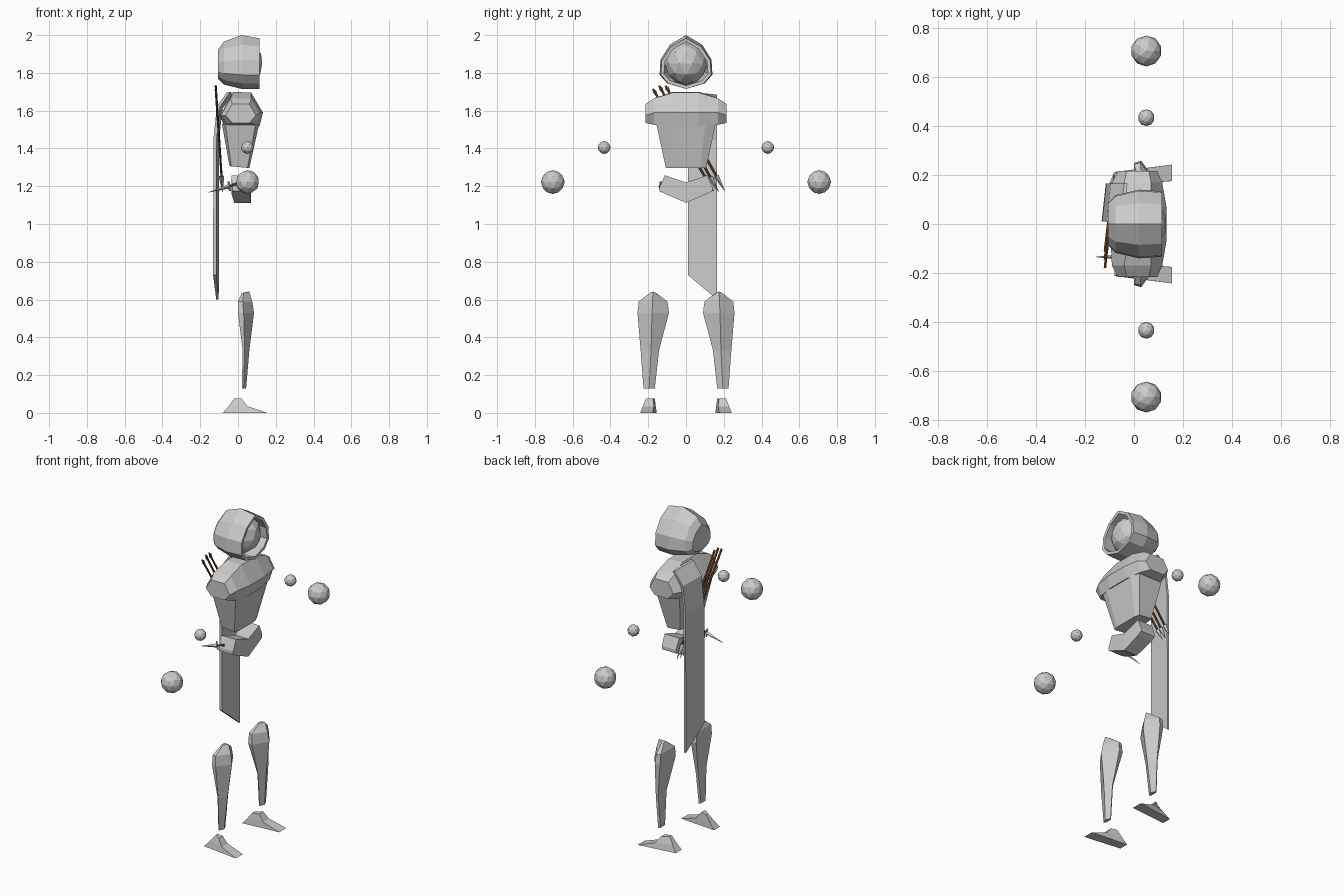
import bpy, bmesh, math
from mathutils import Vector

if "Cube" in bpy.data.objects:
    bpy.data.objects.remove(bpy.data.objects["Cube"])


def material(name, rgb):
    m = bpy.data.materials.new(name)
    m.diffuse_color = (*rgb, 1)
    m.use_nodes = True
    m.node_tree.nodes["Principled BSDF"].inputs["Base Color"].default_value = m.diffuse_color
    return m


GREY = material("pale grey", (0.6, 0.6, 0.6))
BROWN = material("wood brown", (0.2, 0.07, 0.02))


def finish(name, bm, mat):
    bmesh.ops.recalc_face_normals(bm, faces=bm.faces)
    me = bpy.data.meshes.new(name)
    bm.to_mesh(me)
    bm.free()
    me.materials.append(mat)
    ob = bpy.data.objects.new(name, me)
    bpy.context.collection.objects.link(ob)
    return ob


def loft(name, rings, mat=GREY, first=True, last=True):
    """Skin a list of equal-length point rings, optionally capping the ends."""
    bm = bmesh.new()
    vs = [[bm.verts.new(p) for p in r] for r in rings]
    n = len(rings[0])
    for a, b in zip(vs, vs[1:]):
        for i in range(n):
            j = (i + 1) % n
            bm.faces.new((a[i], a[j], b[j], b[i]))
    if first:
        bm.faces.new(vs[0])
    if last:
        bm.faces.new(vs[-1])
    return finish(name, bm, mat)


def ball(name, pos, r):
    bm = bmesh.new()
    bmesh.ops.create_icosphere(bm, subdivisions=2, radius=r)
    bmesh.ops.translate(bm, verts=bm.verts, vec=pos)
    return finish(name, bm, GREY)


def rod(name, a, b, r1, r2, mat, sides=6):
    a, b = Vector(a), Vector(b)
    bm = bmesh.new()
    bmesh.ops.create_cone(bm, cap_ends=True, segments=sides, radius1=r1,
                          radius2=r2, depth=(b - a).length)
    rot = (b - a).to_track_quat('Z', 'Y').to_matrix()
    bmesh.ops.rotate(bm, verts=bm.verts, matrix=rot)
    bmesh.ops.translate(bm, verts=bm.verts, vec=(a + b) / 2)
    return finish(name, bm, mat)


# Head inside an open-fronted pointed hood
ball("head", (0.02, 0, 1.85), 0.114)
half = [(0.085, 1.95), (0.135, 1.87), (0.14, 1.79), (0.10, 1.745)]
outline = [(0, 2.0)] + half + [(0, 1.715)] + [(-y, z) for y, z in reversed(half)]
rings = []
for x, sy, sz in [(-0.105, .62, .55), (-0.075, .84, .80), (0.02, 1, 1), (0.115, .95, .9)]:
    low = 1 if x > 0 else sz
    rings.append([(x, y * sy, 1.83 + (z - 1.83) * (sz if z > 1.83 else low))
                  for y, z in outline])
hood = loft("hood", rings, last=False)
mod = hood.modifiers.new("thickness", 'SOLIDIFY')
mod.thickness = 0.018
mod.offset = -1

# Shoulders: hexagonal sections lofted across y
hexes = {0.215: [(-.03, 1.535), (-.065, 1.575), (-.03, 1.635), (.06, 1.635), (.095, 1.575), (.06, 1.535)],
         0.17: [(-.055, 1.525), (-.09, 1.575), (-.04, 1.665), (.07, 1.665), (.115, 1.59), (.095, 1.525)],
         0.07: [(-.075, 1.52), (-.095, 1.575), (-.025, 1.70), (.07, 1.695), (.132, 1.59), (.115, 1.52)]}
rings = []
for y in (-0.215, -0.17, -0.07, 0.07, 0.17, 0.215):
    rings.append([(x, y, z) for x, z in hexes[abs(y)]])
loft("shoulders", rings)


# Tapered chest with chamfered corners
def chamfered(x0, x1, y, z, c, tilt=0):
    pts = [(x0, y - 3 * c), (x0 + c, y), (x1 - c, y), (x1, y - 3 * c)]
    pts += [(x, -w) for x, w in reversed(pts)]
    return [(x, w, z - tilt * x) for x, w in pts]


loft("chest", [chamfered(-.085, .112, .157, 1.53, .018),
               chamfered(-.045, .06, .107, 1.302, .01, .1)])

# Bent belt across the hips
rings = []
for y, top, bottom, x0, x1 in [(-.14, 1.195, 1.175, -.03, .065), (-.112, 1.258, 1.16, -.035, .065),
                               (0, 1.22, 1.112, -.02, .07),
                               (.112, 1.258, 1.16, -.035, .065), (.14, 1.195, 1.175, -.03, .065)]:
    rings.append([(x0, y, bottom), (x1, y, bottom), (x1, y, top), (x0, y, top)])
loft("belt", rings)

# Half cape hanging down the back, bent forward over the shoulder
rings = []
for x, z0, z1 in [(-.045, 1.70, 1.685), (-.10, 1.62, 1.61), (-.118, 1.45, 1.45), (-.12, .73, .60)]:
    rings.append([(x - .012, .01, z0), (x + .005, .165, z1),
                  (x + .018, .165, z1), (x + .005, .01, z0)])
loft("cape", rings)

# Elbow and hand balls, shins and feet on both sides
shin = [  # z, back x, side x, ridge x, inner y, ridge y, outer y
    (.13, .02, .03, .043, .165, .195, .225),
    (.33, .025, .035, .06, .143, .185, .24),
    (.53, .0, .03, .085, .09, .18, .257),
    (.59, .0, .025, .075, .098, .177, .25)]
foot = [(0, -.08, .155, .165, .242), (.035, -.05, .05, .17, .228), (.075, -.02, .02, .175, .213)]
for side, s in (("left", 1), ("right", -1)):
    ball(side + "_elbow", (.05, s * .433, 1.405), .034)
    ball(side + "_hand", (.05, s * .705, 1.222), .063)
    rings = [[(b, s * (yi + .008), z), (sx, s * yi, z), (r, s * yr, z),
              (sx, s * yo, z), (b, s * (yo - .008), z)]
             for z, b, sx, r, yi, yr, yo in shin]
    rings.append([(.02, s * .165, .635), (.03, s * .16, .636), (.06, s * .175, .643),
                  (.03, s * .19, .636), (.02, s * .185, .635)])
    loft(side + "_shin", rings)
    rings = []
    for z, x0, x1, yi, yo in foot:
        # the toe turns slightly outward
        rings.append([(x0, s * (yi - .01), z), (x1, s * (yi + .01 * (z < .01)), z),
                      (x1, s * yo, z), (x0, s * (yo - .03), z)])
    loft(side + "_foot", rings)

# Arrows slung diagonally across the back, points down
for i, (y, z, dy, dz) in enumerate([(-.175, 1.715, .145, 1.175), (-.142, 1.732, .172, 1.17),
                                    (-.108, 1.732, .205, 1.175)]):
    a, b = Vector((-.118, y, z)), Vector((-.082, dy, dz))
    rod(f"arrow_shaft_{i}", a, a.lerp(b, .88), .006, .006, BROWN)
    rod(f"arrow_head_{i}", a.lerp(b, .86), b, .014, .001, GREY, 4)
    across = (b - a).normalized().cross(Vector((1, 0, 0))) * .012
    p, q = a.lerp(b, .02), a.lerp(b, .10)
    t = Vector((.001, 0, 0))
    loft(f"arrow_feather_{i}", [[p - across - t, p + across - t, q - t],
                                [p - across + t, p + across + t, q + t]])

# Dagger on the belt
rod("dagger_blade", (-.045, -.134, 1.2), (-.155, -.134, 1.168), .012, .001, GREY, 4)
rod("dagger_guard", (-.042, -.134, 1.175), (-.05, -.134, 1.225), .006, .006, GREY, 4)
rod("dagger_grip", (.0, -.134, 1.214), (-.045, -.134, 1.2), .007, .007, BROWN)
